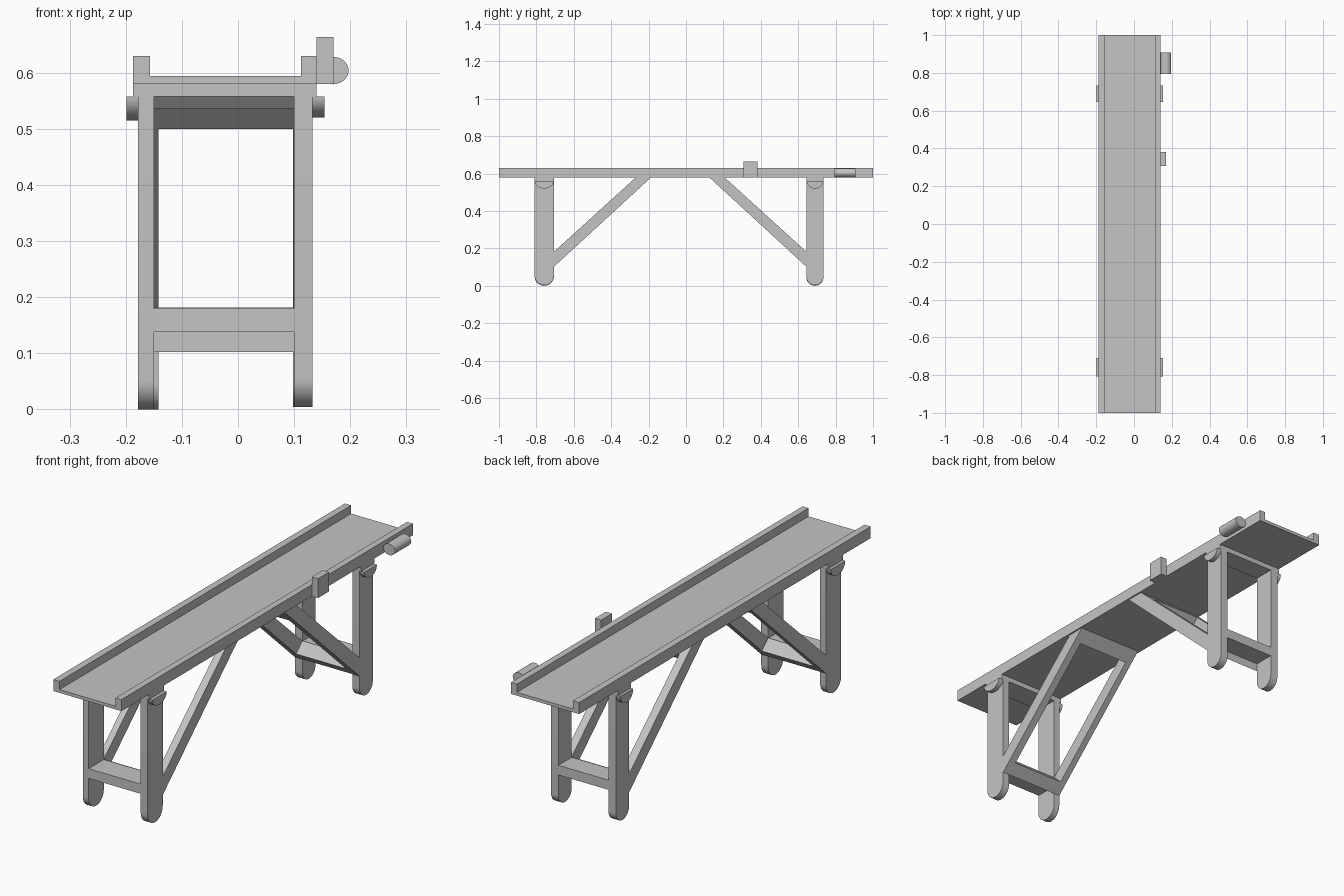
import bpy, bmesh, math
from mathutils import Vector

if "Cube" in bpy.data.objects:
    bpy.data.objects.remove(bpy.data.objects["Cube"], do_unlink=True)

grey = bpy.data.materials.new("plain grey")
grey.use_nodes = True
COLOUR = (0.55, 0.55, 0.55, 1)
grey.diffuse_color = COLOUR
grey.node_tree.nodes["Principled BSDF"].inputs["Base Color"].default_value = COLOUR


def prism(name, profile, lo, hi, axis="x"):
    """Extrude a flat profile from lo to hi: (y, z) points along x, (x, z) points along y."""
    bm = bmesh.new()
    place = (lambda p: (lo, p[0], p[1])) if axis == "x" else (lambda p: (p[0], lo, p[1]))
    face = bm.faces.new([bm.verts.new(place(p)) for p in profile])
    moved = bmesh.ops.extrude_face_region(bm, geom=[face])["geom"]
    shift = Vector((hi - lo, 0, 0)) if axis == "x" else Vector((0, hi - lo, 0))
    bmesh.ops.translate(bm, vec=shift, verts=[v for v in moved if isinstance(v, bmesh.types.BMVert)])
    bmesh.ops.recalc_face_normals(bm, faces=bm.faces)
    mesh = bpy.data.meshes.new(name)
    bm.to_mesh(mesh)
    bm.free()
    mesh.materials.append(grey)
    obj = bpy.data.objects.new(name, mesh)
    bpy.context.collection.objects.link(obj)
    bpy.ops.object.select_all(action="DESELECT")
    obj.select_set(True)
    bpy.context.view_layer.objects.active = obj
    bpy.ops.object.shade_smooth_by_angle(angle=math.radians(30))
    return obj


def box(name, x, y, z):
    return prism(name, [(y[0], z[0]), (y[1], z[0]), (y[1], z[1]), (y[0], z[1])], *x)


def arc(centre, ru, rv, start, end, steps=24):
    """Points on an ellipse, angles in degrees."""
    angles = [math.radians(start + (end - start) * i / steps) for i in range(steps + 1)]
    return [(centre[0] + ru * math.cos(a), centre[1] + rv * math.sin(a)) for a in angles]


# Tray: one channel-shaped section running the full length
LEFT, RIGHT, BASE, FLOOR, RIM = -0.187, 0.14, 0.58, 0.594, 0.63
channel = [(LEFT, BASE), (RIGHT, BASE), (RIGHT, RIM), (0.112, RIM),
           (0.112, FLOOR), (-0.157, FLOOR), (-0.157, RIM), (LEFT, RIM)]
prism("tray", channel, -1, 1, axis="y")

# Fittings on the side of the tray
box("side_block", (RIGHT, 0.17), (0.307, 0.382), (BASE, 0.664))
prism("side_cylinder", arc((0.169, 0.604), 0.028, 0.0245, 0, 360, 40)[:-1], 0.795, 0.907, axis="y")

OUT_A, OUT_B = -0.178, 0.133   # outer faces of the legs
CAP = 0.558                    # underside of the trestle caps
BAR_LOW, BAR_TOP = 0.138, 0.18


def trestle(name, y, inner):
    """Two round-footed legs, a cap, a crossbar and half-round side pads."""
    mid, radius = sum(y) / 2, (y[1] - y[0]) / 2
    sides = (("a", (OUT_A, inner[0]), (-0.199, OUT_A), 0.0, 0.515),
             ("b", (inner[1], OUT_B), (OUT_B, 0.154), 0.004, 0.52))
    for tag, leg_x, pad_x, foot, pad_low in sides:
        leg = [(y[1], CAP), (y[0], CAP)] + arc((mid, foot + radius), radius, radius, 180, 360)
        prism(f"{name}_leg_{tag}", leg, *leg_x)
        prism(f"{name}_pad_{tag}", arc((mid, CAP), radius * 0.95, CAP - pad_low, 180, 360), *pad_x)
    box(f"{name}_cap", (LEFT, RIGHT), y, (CAP, BASE))
    box(f"{name}_crossbar", inner, y, (BAR_LOW, BAR_TOP))


def brace(name, y_leg, direction, inner, edge):
    """Sloping open frame from a trestle up to the tray; edge is the low side of its top bar."""
    foot_up, foot_low = Vector((0, 0.182)), Vector((0, 0.102))
    head_up, head_low = Vector((0.438, BASE)), Vector((0.52, BASE))

    def at_height(a, b, z):
        return a.lerp(b, (z - a.y) / (b.y - a.y))

    def put(points):
        return [(y_leg + direction * p[0], p[1]) for p in points]

    side = put([foot_low, head_low, head_up, foot_up])
    prism(f"{name}_rail_a", side, OUT_A, inner[0])
    prism(f"{name}_rail_b", side, inner[1], OUT_B)
    low = at_height(foot_low, head_low, edge)
    up = at_height(foot_up, head_up, edge + 0.041)
    prism(f"{name}_top_bar", put([low, head_low, head_up, up]), *inner)
    low = at_height(foot_low, head_low, 0.141)
    prism(f"{name}_bottom_bar", put([foot_low, low, foot_up]), *inner)


# Front and back supports
FRONT_INNER, BACK_INNER = (-0.15, 0.1), (-0.142, 0.098)
trestle("front_trestle", (-0.81, -0.706), FRONT_INNER)
brace("front_brace", -0.706, 1, FRONT_INNER, 0.536)
trestle("back_trestle", (0.644, 0.735), BACK_INNER)
brace("back_brace", 0.644, -1, BACK_INNER, 0.5)
